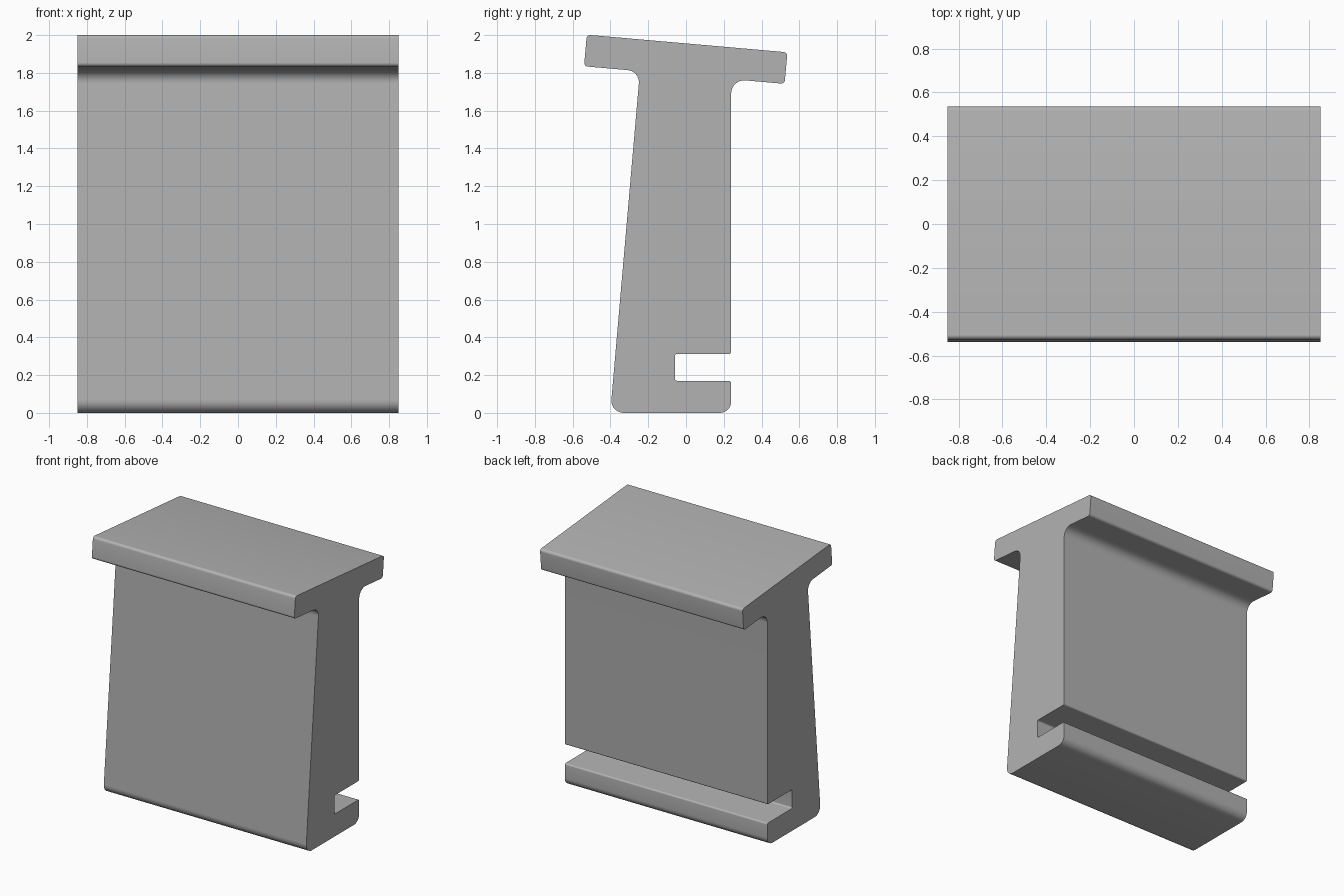
import bpy, bmesh, math
from mathutils import Vector

cube = bpy.data.objects.get("Cube")
if cube:
    bpy.data.objects.remove(cube, do_unlink=True)

HALF_LENGTH = 0.85

# Side profile corners: y, z, fillet radius
CORNERS = [
    (-0.401, 0.0, 0.065), (0.239, 0.0, 0.06),                # foot
    (0.239, 0.17, 0.012), (-0.059, 0.17, 0.012),             # slot floor
    (-0.059, 0.312, 0.012), (0.239, 0.312, 0.012),           # slot roof
    (0.239, 1.767, 0.07), (0.522, 1.742, 0.02),              # rear flange underside
    (0.537, 1.909, 0.02), (-0.525, 2.002, 0.02),             # sloping top
    (-0.54, 1.835, 0.02), (-0.244, 1.809, 0.065),            # front flange underside
]


def fillet(prev, corner, nxt, radius, steps=8):
    """Points of an arc tangent to both edges at a corner."""
    a, b = (prev - corner).normalized(), (nxt - corner).normalized()
    half = a.angle(b) / 2
    centre = corner + (a + b).normalized() * radius / math.sin(half)
    reach = radius / math.tan(half)
    start, end = corner + a * reach - centre, corner + b * reach - centre
    sweep = math.pi - 2 * half
    return [centre + (start * math.sin(sweep * (1 - i / steps))
                      + end * math.sin(sweep * i / steps)) / math.sin(sweep)
            for i in range(steps + 1)]


# Rounded outline
points = [Vector((y, z)) for y, z, r in CORNERS]
outline = []
for i, (y, z, r) in enumerate(CORNERS):
    outline += fillet(points[i - 1], points[i], points[(i + 1) % len(points)], r)

# Extrude the outline along the length
bm = bmesh.new()
end_cap = bm.faces.new([bm.verts.new((-HALF_LENGTH, p.x, p.y)) for p in outline])
extruded = bmesh.ops.extrude_face_region(bm, geom=[end_cap], use_keep_orig=True)
moved = [v for v in extruded["geom"] if isinstance(v, bmesh.types.BMVert)]
bmesh.ops.translate(bm, verts=moved, vec=(2 * HALF_LENGTH, 0, 0))
bmesh.ops.recalc_face_normals(bm, faces=bm.faces[:])
mesh = bpy.data.meshes.new("slotted_rail")
bm.to_mesh(mesh)
bm.free()

rail = bpy.data.objects.new("slotted_rail", mesh)
bpy.context.collection.objects.link(rail)

# Plain grey
grey = bpy.data.materials.new("plain_grey")
grey.use_nodes = True
colour = (0.45, 0.45, 0.45, 1)
grey.diffuse_color = colour
grey.node_tree.nodes["Principled BSDF"].inputs["Base Color"].default_value = colour
mesh.materials.append(grey)

# Smooth fillets, sharp ends
bpy.ops.object.select_all(action="DESELECT")
rail.select_set(True)
bpy.context.view_layer.objects.active = rail
bpy.ops.object.shade_smooth_by_angle(angle=math.radians(30))
